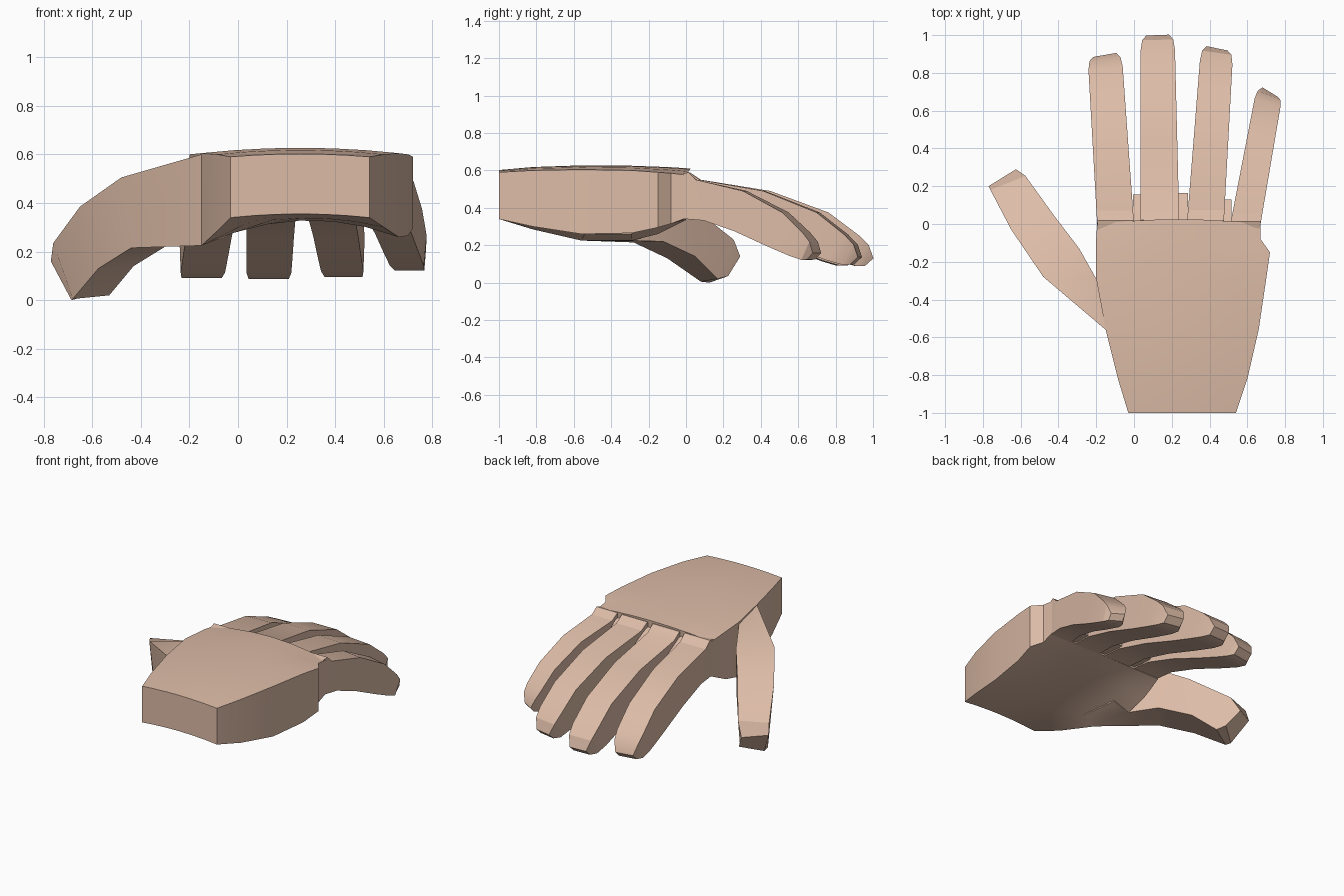
import bpy, bmesh, math

if "Cube" in bpy.data.objects:
    bpy.data.objects.remove(bpy.data.objects["Cube"])

skin = bpy.data.materials.new("skin")
skin.diffuse_color = (0.72, 0.50, 0.385, 1)
skin.use_nodes = True
skin.node_tree.nodes["Principled BSDF"].inputs["Base Color"].default_value = skin.diffuse_color


def loft(name, rings, angle=25):
    """Skin a list of equal-sized point rings and cap both ends."""
    bm = bmesh.new()
    loops = [[bm.verts.new(p) for p in ring] for ring in rings]
    n = len(rings[0])
    for a, b in zip(loops, loops[1:]):
        for i in range(n):
            j = (i + 1) % n
            bm.faces.new((a[i], a[j], b[j], b[i]))
    bm.faces.new(loops[0])
    bm.faces.new(loops[-1])
    bmesh.ops.recalc_face_normals(bm, faces=bm.faces[:])
    mesh = bpy.data.meshes.new(name)
    bm.to_mesh(mesh)
    bm.free()
    mesh.materials.append(skin)
    obj = bpy.data.objects.new(name, mesh)
    bpy.context.collection.objects.link(obj)
    bpy.context.view_layer.objects.active = obj
    obj.select_set(True)
    bpy.ops.object.shade_smooth_by_angle(angle=math.radians(angle))
    obj.select_set(False)
    return obj


# Palm: y, left x, right x, top edge z, crown, left bottom z, right bottom z, hollow
palm = [
    (-1.00, -.03, .54, .59, .012, .340, .340, .015),
    (-0.82, -.085, .60, .60, .018, .285, .300, .045),
    (-0.56, -.15, .66, .605, .022, .225, .260, .085),
    (-0.29, -.20, .70, .60, .025, .225, .265, .085),
    (-0.15, -.20, .72, .59, .030, .260, .295, .055),
    (-0.08, -.20, .67, .585, .032, .295, .315, .030),
    (0.00, -.195, .67, .575, .035, .335, .345, .000),
]
rings = []
for y, xl, xr, zt, crown, bl, br, hollow in palm:
    us = [i / 6 for i in range(7)]
    arch = lambda u: 1 - (2 * u - 1) ** 2
    top = [(xl + (xr - xl) * u, y + .025 * arch(u) * (y == 0), zt + crown * arch(u)) for u in us]
    low = [(xl + (xr - xl) * u, y, bl + (br - bl) * u + hollow * arch(u)) for u in us]
    rings.append(top + low[::-1])
loft("palm", rings)

# Fingers share one curled profile: top y, top z, bottom y, bottom z, side inset
curl = [
    (-.06, .575, -.06, .345, .01),
    (.02, .590, .00, .340, .0),
    (.08, .550, .14, .332, .0),
    (.45, .490, .38, .265, .0),
    (.76, .375, .64, .172, .0),
    (.92, .255, .82, .112, .0),
    (.975, .200, .91, .088, .008),
    (1.00, .130, .955, .090, .03),
]
# Finger: length, curl depth, base left/right x, tip left/right x
fingers = {
    "index_finger": (.895, .99, -.195, .00, -.245, -.065),
    "middle_finger": (1.00, 1.0, .035, .24, .035, .215),
    "ring_finger": (.93, .97, .28, .475, .355, .525),
    "little_finger": (.70, .87, .51, .67, .65, .785),
}
for name, (length, depth, bl, br, tl, tr) in fingers.items():
    lean = ((tl + tr) - (bl + br)) / 2 * -.18
    rings = []
    for ty, tz, by, bz, inset in curl:
        ring = []
        for y, z, right in ((ty, tz, 0), (ty, tz, 1), (by, bz, 1), (by, bz, 0)):
            a, b = ((br, tr) if right else (bl, tl))
            t = max(y, 0)
            x = a + (b - a) * t + (-inset if right else inset)
            z = z if y < .2 else .345 + (z - .345) * depth if z < .345 else z
            ring.append((x, y * length + lean * t * (right * 2 - 1), z))
        rings.append(ring)
    loft(name, rings)

# Webs between neighbouring fingers
for i, (xl, xr, end) in enumerate(((-.005, .04, .155), (.235, .285, .165), (.47, .515, .13))):
    loft(f"web_{i + 1}", [
        [(xl, y, zt), (xr, y, zt), (xr, y, zb), (xl, y, zb)]
        for y, zt, zb in ((-.05, .57, .36), (.03, .55, .345), (end, .48, .34))])

# Thumb rings: outer top, outer bottom, inner bottom, inner top
loft("thumb", [
    [(-.05, -.54, .60), (-.05, -.54, .26), (-.08, -.29, .26), (-.08, -.29, .59)],
    [(-.15, -.56, .60), (-.15, -.56, .225), (-.20, -.29, .225), (-.20, -.29, .585)],
    [(-.48, -.28, .505), (-.44, -.28, .215), (-.30, -.12, .22), (-.29, -.13, .50)],
    [(-.65, -.03, .385), (-.575, -.10, .13), (-.43, .05, .14), (-.42, .04, .40)],
    [(-.76, .18, .235), (-.68, .08, .005), (-.53, .17, .02), (-.575, .255, .23)],
    [(-.77, .20, .16), (-.685, .125, .00), (-.56, .225, .035), (-.625, .29, .14)],
])
